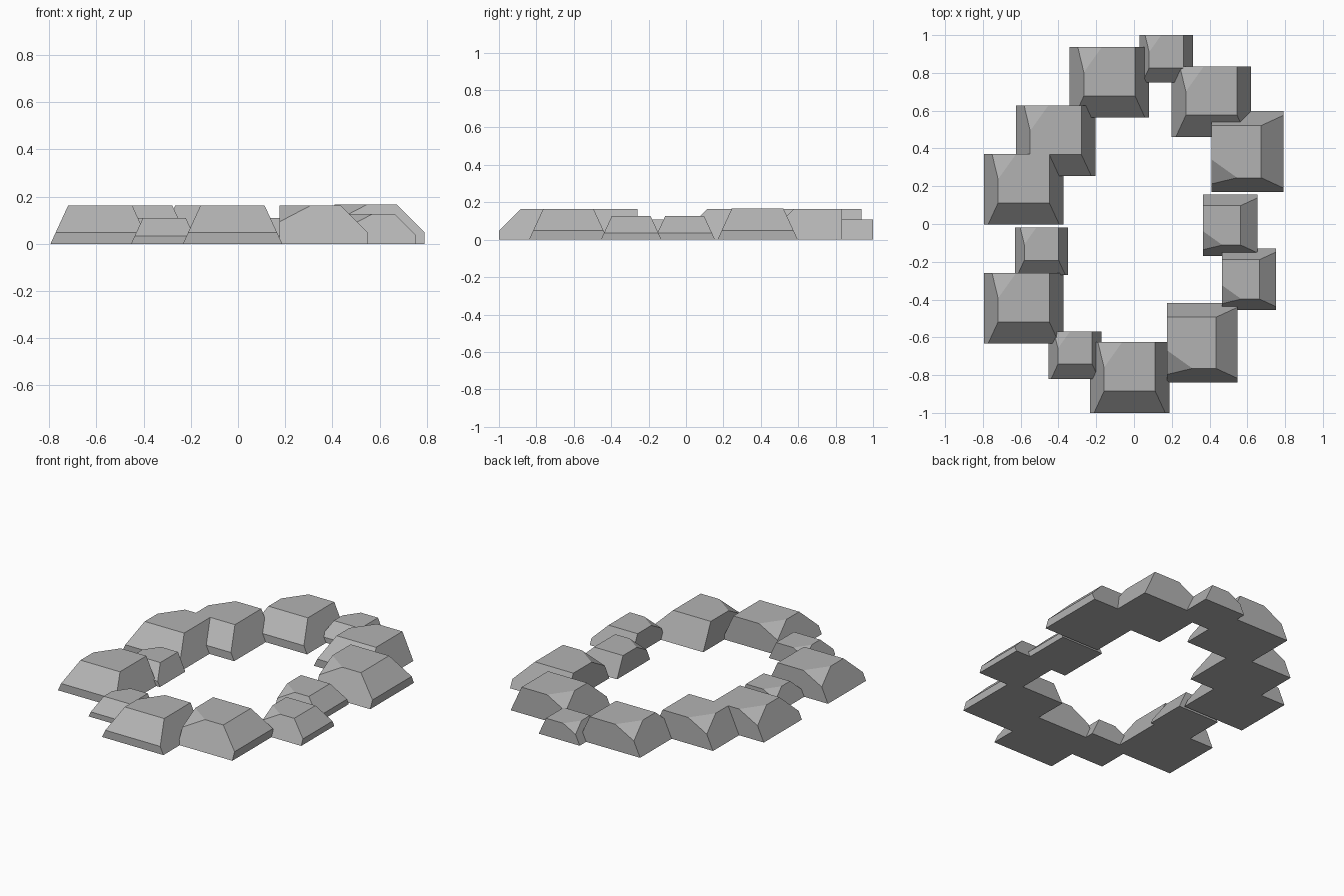
import bpy, bmesh, math
from mathutils import Vector

if "Cube" in bpy.data.objects:
    bpy.data.objects.remove(bpy.data.objects["Cube"])

H = 0.163          # height of a full-size stone
HALF = 0.2105      # half width at the ground
TAPER = 0.075      # inward lean of each side at the top
BACK = 0.187       # half depth


def stone_mesh():
    """Tapered block with a sloped front and one chipped back corner."""
    profile = [(-BACK, 0), (-BACK, 0.048), (-0.072, H), (BACK, H), (BACK, 0)]
    bm = bmesh.new()
    left, right = [[bm.verts.new((s * (HALF - TAPER * z / H), y, z)) for y, z in profile]
                   for s in (-1, 1)]
    bm.faces.new(left)
    bm.faces.new(right)
    n = len(profile)
    for i in range(n):
        j = (i + 1) % n
        bm.faces.new((left[i], left[j], right[j], right[i]))

    # chip off the back left top corner
    a = Vector((TAPER - HALF, 0.053, H))
    b = Vector((-0.040, BACK, H))
    c = Vector((TAPER * 0.57 - HALF, BACK, 0.57 * H))
    normal = (b - a).cross(c - a).normalized()
    if normal.dot(Vector((-1, 1, 1))) < 0:
        normal = -normal
    bmesh.ops.bisect_plane(bm, geom=bm.verts[:] + bm.edges[:] + bm.faces[:],
                           plane_co=a, plane_no=normal, clear_outer=True)
    bmesh.ops.holes_fill(bm, edges=[e for e in bm.edges if e.is_boundary], sides=0)
    bmesh.ops.recalc_face_normals(bm, faces=bm.faces[:])
    mesh = bpy.data.meshes.new("stone")
    bm.to_mesh(mesh)
    bm.free()
    return mesh


# ring of stones: centre x, centre y, scale, quarter turn
stones = [
    (-0.130, 0.750, 1.00, 0),
    (-0.414, 0.440, 1.00, 0),
    (-0.584, 0.184, 1.00, 0),
    (-0.490, -0.144, 0.67, 0),
    (-0.584, -0.446, 1.00, 0),
    (-0.312, -0.694, 0.67, 0),
    (-0.023, -0.813, 1.00, 0),
    (0.171, 0.875, 0.67, 0),
    (0.410, 0.648, 1.00, 0),
    (0.600, 0.383, 1.02, 1),
    (0.509, -0.007, 0.77, 1),
    (0.609, -0.293, 0.77, 1),
    (0.362, -0.629, 1.00, 1),
]
mesh = stone_mesh()

# dark grey rock
rock = bpy.data.materials.new("dark_rock")
rock.diffuse_color = (0.45, 0.45, 0.45, 1)
rock.use_nodes = True
rock.node_tree.nodes["Principled BSDF"].inputs["Base Color"].default_value = rock.diffuse_color
mesh.materials.append(rock)

for i, (x, y, s, turn) in enumerate(stones, 1):
    ob = bpy.data.objects.new(f"stone_{i:02d}", mesh)
    ob.location = (x, y, 0)
    ob.scale = (s, s, s)
    ob.rotation_euler.z = turn * math.pi / 2
    bpy.context.collection.objects.link(ob)
